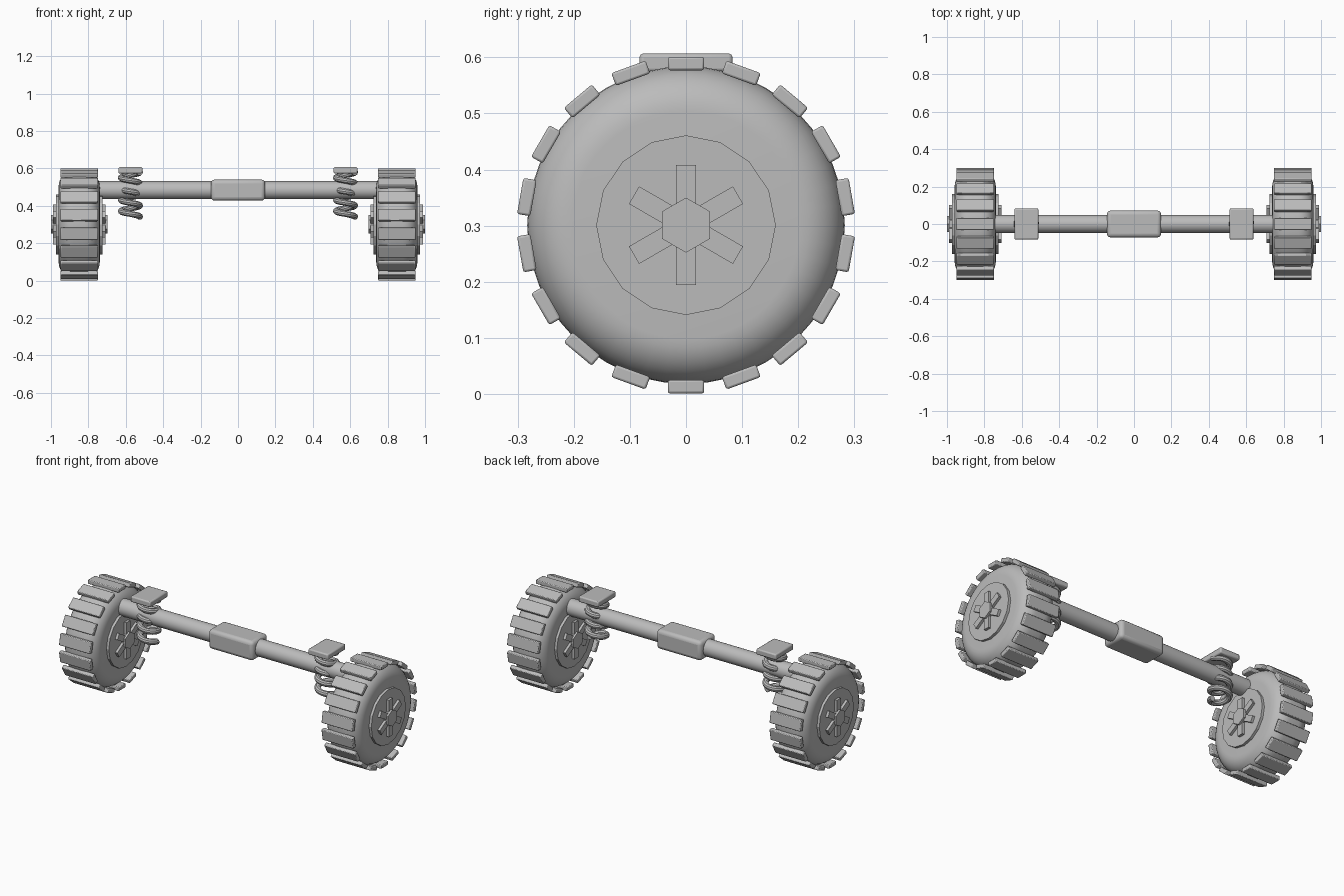
import bpy, bmesh, math
from mathutils import Matrix, Vector

cube = bpy.data.objects.get("Cube")
if cube:
    bpy.data.objects.remove(cube, do_unlink=True)

grey = bpy.data.materials.new("plain grey")
grey.use_nodes = True
colour = (0.5, 0.5, 0.5, 1)
grey.diffuse_color = colour
grey.node_tree.nodes["Principled BSDF"].inputs["Base Color"].default_value = colour

WHEEL_X, WHEEL_Z = 0.849, 0.301
AXLE_Z = 0.484
SPRING_X = 0.575
ALONG_X = Matrix.Rotation(math.pi / 2, 4, 'Y')


def finish(name, bm, smooth=False, bevel=0, segments=2):
    """Turn a bmesh into a named object, with optional rounding and smooth shading."""
    bmesh.ops.recalc_face_normals(bm, faces=bm.faces)
    mesh = bpy.data.meshes.new(name)
    bm.to_mesh(mesh)
    bm.free()
    mesh.materials.append(grey)
    obj = bpy.data.objects.new(name, mesh)
    bpy.context.collection.objects.link(obj)
    if bevel:
        mod = obj.modifiers.new("rounding", 'BEVEL')
        mod.width, mod.segments = bevel, segments
    if smooth:
        bpy.ops.object.select_all(action='DESELECT')
        obj.select_set(True)
        bpy.context.view_layer.objects.active = obj
        bpy.ops.object.shade_smooth_by_angle(angle=math.radians(35))
    return obj


def add_box(bm, size, matrix=Matrix()):
    bmesh.ops.create_cube(bm, size=1, matrix=matrix @ Matrix.Diagonal((*size, 1)))


def box(name, centre, size, bevel, segments=2):
    bm = bmesh.new()
    add_box(bm, size, Matrix.Translation(centre))
    return finish(name, bm, True, bevel, segments)


def cylinder(name, centre, radius, length, sides, turn=0, smooth=False):
    bm = bmesh.new()
    matrix = Matrix.Translation(centre) @ ALONG_X @ Matrix.Rotation(turn, 4, 'Z')
    bmesh.ops.create_cone(bm, cap_ends=True, segments=sides, radius1=radius,
                          radius2=radius, depth=length, matrix=matrix)
    return finish(name, bm, smooth)


def tyre(name, centre, radius, half_width, corner, steps=8):
    """Spin a round-shouldered profile about the wheel axis."""
    bm = bmesh.new()
    profile = [(-half_width, 0)]
    for side in (-1, 1):
        for i in range(steps + 1):
            a = math.pi / 2 * (i / steps if side < 0 else 1 - i / steps)
            profile.append((side * (half_width - corner + corner * math.cos(a)),
                            radius - corner + corner * math.sin(a)))
    profile.append((half_width, 0))
    verts = [bm.verts.new((x, 0, r)) for x, r in profile]
    edges = [bm.edges.new(pair) for pair in zip(verts, verts[1:])]
    bmesh.ops.spin(bm, geom=verts + edges, cent=(0, 0, 0), axis=(1, 0, 0),
                   angle=math.tau, steps=48)
    bmesh.ops.remove_doubles(bm, verts=bm.verts, dist=0.0001)
    bmesh.ops.translate(bm, verts=bm.verts, vec=centre)
    return finish(name, bm, True)


def ring_of_boxes(name, centre, count, size, distance, bevel=0):
    """Boxes fanned around the wheel axis; size is width, tangent, radial."""
    bm = bmesh.new()
    for i in range(count):
        matrix = (Matrix.Translation(centre) @ Matrix.Rotation(math.tau * i / count, 4, 'X')
                  @ Matrix.Translation((0, 0, distance)))
        add_box(bm, size, matrix)
    return finish(name, bm, bevel > 0, bevel)


def coil(name, x, bottom, top, radius, wire, turns, per_turn=28, sides=10):
    """Sweep a round wire down a helix."""
    bm = bmesh.new()
    total = turns * per_turn
    rings = []
    for i in range(total + 1):
        a = math.tau * i / per_turn
        out = Vector((math.cos(a), math.sin(a), 0))
        middle = Vector((x, 0, top + (bottom - top) * i / total)) + out * radius
        rings.append([bm.verts.new(middle + wire * (out * math.cos(b) + Vector((0, 0, math.sin(b)))))
                      for b in (math.tau * k / sides for k in range(sides))])
    for a, b in zip(rings, rings[1:]):
        for k in range(sides):
            n = (k + 1) % sides
            bm.faces.new((a[k], a[n], b[n], b[k]))
    bm.faces.new(rings[0])
    bm.faces.new(rings[-1])
    return finish(name, bm, True)


# Axle with its central housing
cylinder("axle", (0, 0, AXLE_Z), 0.048, 1.5, 32, smooth=True)
box("axle_housing", (0, 0, AXLE_Z), (0.29, 0.144, 0.113), 0.02, 3)

for label, side in (("left", 1), ("right", -1)):
    # Wheel
    hub = (side * WHEEL_X, 0, WHEEL_Z)
    tyre(label + "_tyre", hub, 0.283, 0.11, 0.08)
    ring_of_boxes(label + "_tread_lugs", hub, 18, (0.2, 0.065, 0.024), 0.288, 0.004)
    cylinder(label + "_rim", hub, 0.16, 0.25, 16)
    ring_of_boxes(label + "_spokes", hub, 6, (0.28, 0.036, 0.1), 0.057)
    cylinder(label + "_hub_nut", hub, 0.049, 0.302, 6, math.pi / 6)
    # Suspension
    coil(label + "_spring", side * SPRING_X, 0.342, 0.58, 0.05, 0.017, 4)
    box(label + "_spring_mount", (side * SPRING_X, 0, 0.59), (0.128, 0.166, 0.034), 0.007)
